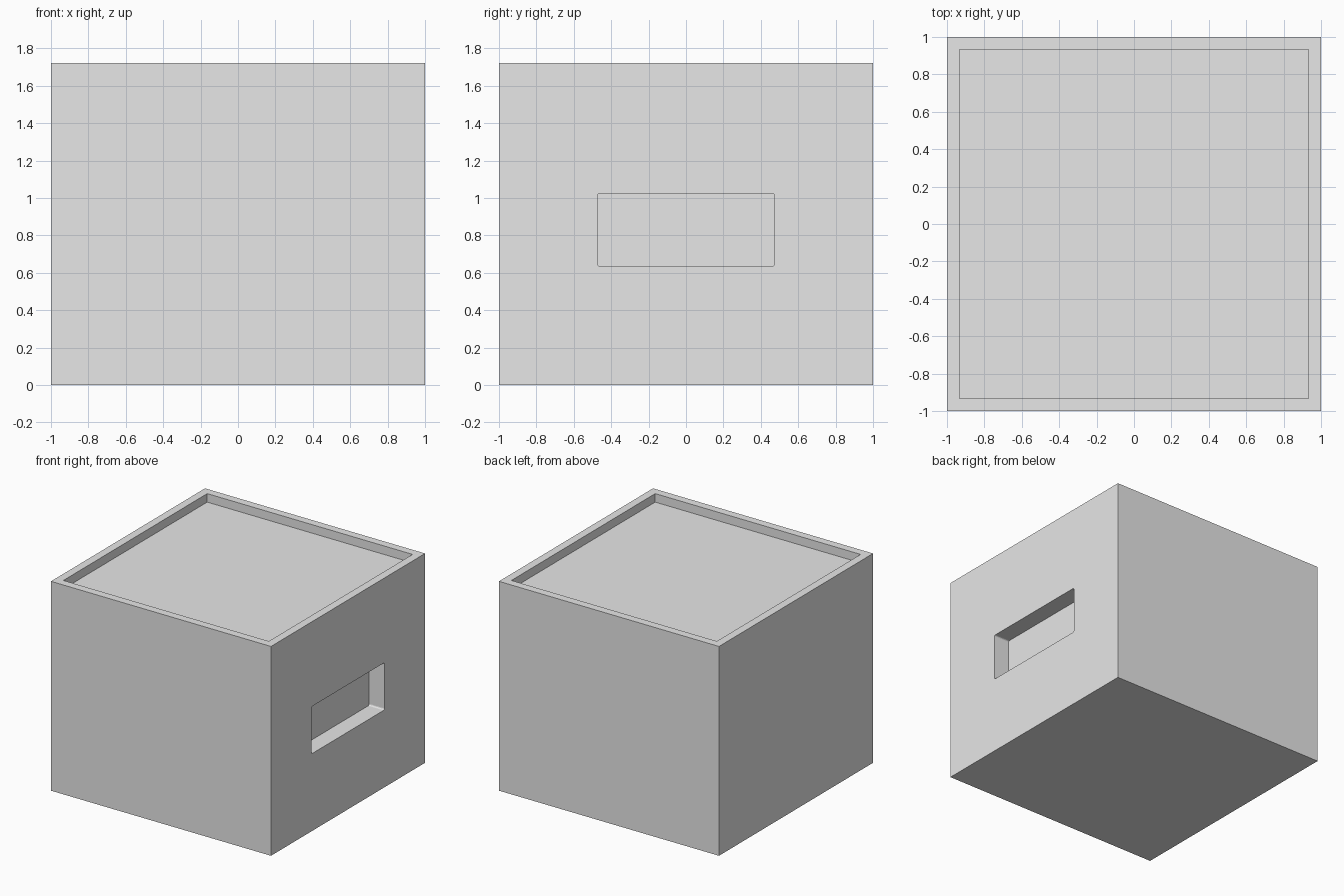
import bpy
import bmesh
from mathutils import Matrix, Vector

default = bpy.data.objects.get("Cube")
if default:
    bpy.data.objects.remove(default, do_unlink=True)

HEIGHT = 1.72
RIM = 0.094
RECESS = 0.07
SLOT_DEPTH = 0.14
SLOT_Y = 0.474
SLOT_BOTTOM, SLOT_TOP = 0.636, 1.024

grey = bpy.data.materials.new("light grey")
grey.use_nodes = True
grey.diffuse_color = (0.8, 0.8, 0.8, 1)
grey.node_tree.nodes["Principled BSDF"].inputs["Base Color"].default_value = grey.diffuse_color


def box(bm, low, high):
    """Add a box between two opposite corners."""
    low, high = Vector(low), Vector(high)
    place = Matrix.Translation((low + high) / 2) @ Matrix.Diagonal((*(high - low), 1))
    bmesh.ops.create_cube(bm, size=1, matrix=place)


def finish(bm, name):
    """Turn a bmesh into a named object with the shared material."""
    bmesh.ops.recalc_face_normals(bm, faces=bm.faces)
    mesh = bpy.data.meshes.new(name)
    bm.to_mesh(mesh)
    bm.free()
    mesh.materials.append(grey)
    obj = bpy.data.objects.new(name, mesh)
    bpy.context.collection.objects.link(obj)
    return obj


# Block with a raised rim around a shallow tray in the top
bm = bmesh.new()
box(bm, (-1, -1, 0), (1, 1, HEIGHT))
bm.normal_update()
top = max(bm.faces, key=lambda f: f.calc_center_median().z)
bmesh.ops.inset_region(bm, faces=[top], thickness=RIM)
tray = bmesh.ops.extrude_discrete_faces(bm, faces=[top])["faces"][0]
bmesh.ops.translate(bm, verts=tray.verts, vec=(0, 0, -RECESS))
block = finish(bm, "block")

# Hand slot cutter with slightly rounded corners
bm = bmesh.new()
box(bm, (1 - SLOT_DEPTH, -SLOT_Y, SLOT_BOTTOM), (1.2, SLOT_Y, SLOT_TOP))
corners = [e for e in bm.edges if abs(e.verts[0].co.x - e.verts[1].co.x) > 0.1]
bmesh.ops.bevel(bm, geom=corners, offset=0.012, segments=3, profile=0.5, affect="EDGES")
cutter = finish(bm, "hand_slot_cutter")
cutter.hide_render = True
cutter.display_type = "WIRE"

# Cut the slot into the +x side
cut = block.modifiers.new("hand_slot", "BOOLEAN")
cut.operation = "DIFFERENCE"
cut.solver = "EXACT"
cut.object = cutter
